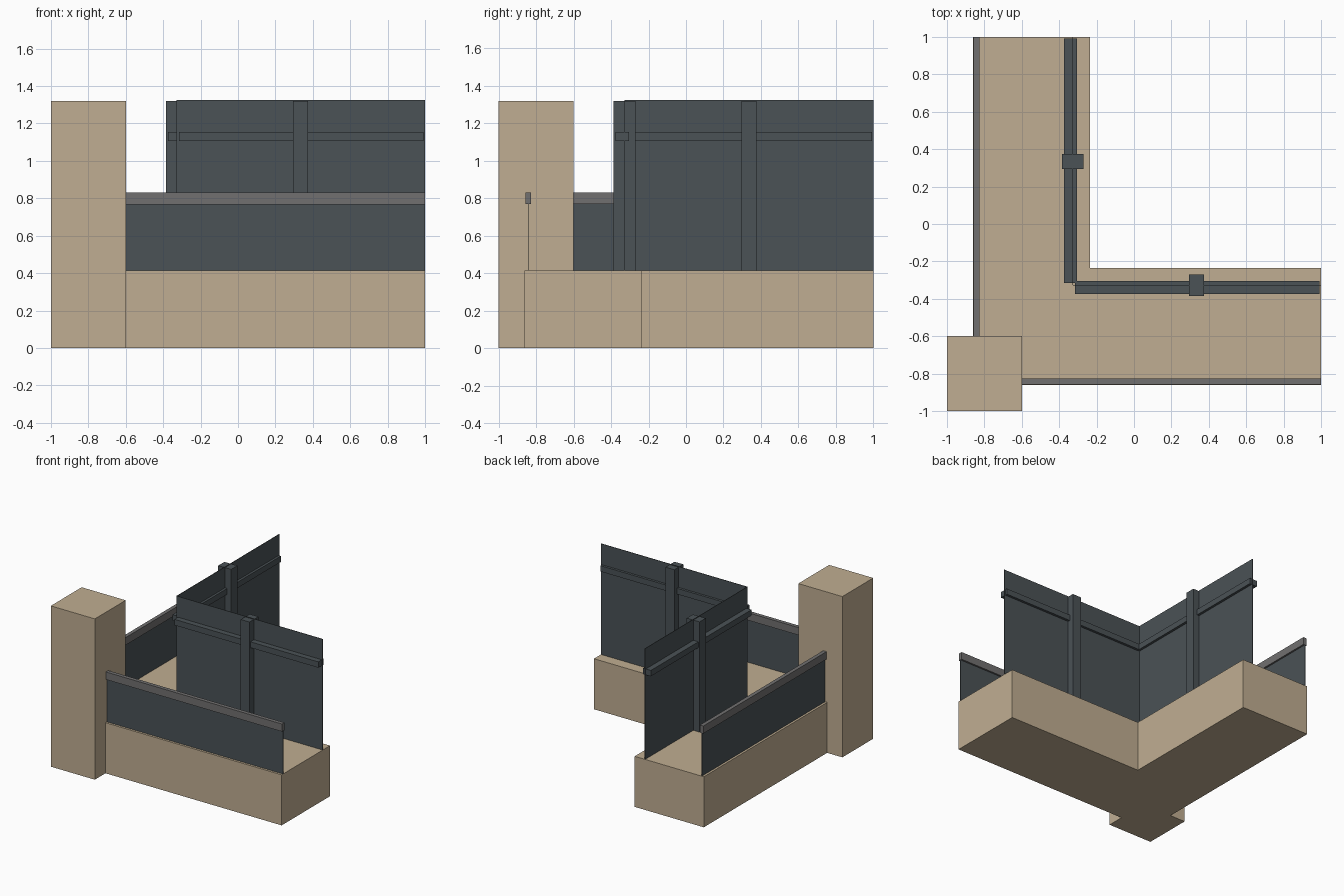
import bpy
import bmesh

cube = bpy.data.objects.get("Cube")
if cube:
    bpy.data.objects.remove(cube, do_unlink=True)


def material(name, rgb):
    mat = bpy.data.materials.new(name)
    mat.use_nodes = True
    mat.diffuse_color = (*rgb, 1)
    mat.node_tree.nodes["Principled BSDF"].inputs["Base Color"].default_value = (*rgb, 1)
    return mat


stone = material("sandstone", (0.527, 0.423, 0.287))
slate = material("dark slate", (0.069, 0.084, 0.093))
grey = material("rail grey", (0.165, 0.162, 0.162))


def prism(name, outline, z0, z1, mat):
    """Extrude a flat outline from z0 up to z1."""
    bm = bmesh.new()
    face = bm.faces.new([bm.verts.new((x, y, z0)) for x, y in outline])
    ext = bmesh.ops.extrude_face_region(bm, geom=[face])
    top = [v for v in ext["geom"] if isinstance(v, bmesh.types.BMVert)]
    bmesh.ops.translate(bm, verts=top, vec=(0, 0, z1 - z0))
    bmesh.ops.recalc_face_normals(bm, faces=bm.faces)
    mesh = bpy.data.meshes.new(name)
    bm.to_mesh(mesh)
    bm.free()
    mesh.materials.append(mat)
    obj = bpy.data.objects.new(name, mesh)
    bpy.context.collection.objects.link(obj)
    return obj


def box(name, x, y, z, mat):
    return prism(name, [(x[0], y[0]), (x[1], y[0]), (x[1], y[1]), (x[0], y[1])], *z, mat)


OUT, INN = -0.862, -0.234   # outer and inner edges of the base
DECK, TOP = 0.415, 1.32     # base height and full height
SHEET = 0.002               # half thickness of the sheets

# L-shaped base and corner pillar
prism("base", [(OUT, OUT), (1, OUT), (1, INN), (INN, INN), (INN, 1), (OUT, 1)],
      0, DECK, stone)
box("corner_pillar", (-1, -0.6), (-1, -0.6), (0, TOP), stone)

# Each part of an arm: name, range along the arm, range across it, height, material
parts = [
    ("low_panel", (-0.6, 1), (-0.842 - SHEET, -0.842 + SHEET), (DECK, 0.77), slate),
    ("low_rail", (-0.6, 1), (-0.857, -0.826), (0.768, 0.83), grey),
    ("tall_panel", (-0.327, 1), (-0.327 - SHEET, -0.327 + SHEET), (DECK, 1.325), slate),
    ("tall_rail", (-0.315, 0.992), (-0.375, -0.305), (1.106, 1.154), slate),
    ("post", (0.295, 0.375), (-0.386, -0.269), (DECK, TOP), slate),
]

# The side arm repeats the front arm across the diagonal
for name, along, across, height, mat in parts:
    box("front_" + name, along, across, height, mat)
    box("side_" + name, across, along, height, mat)
